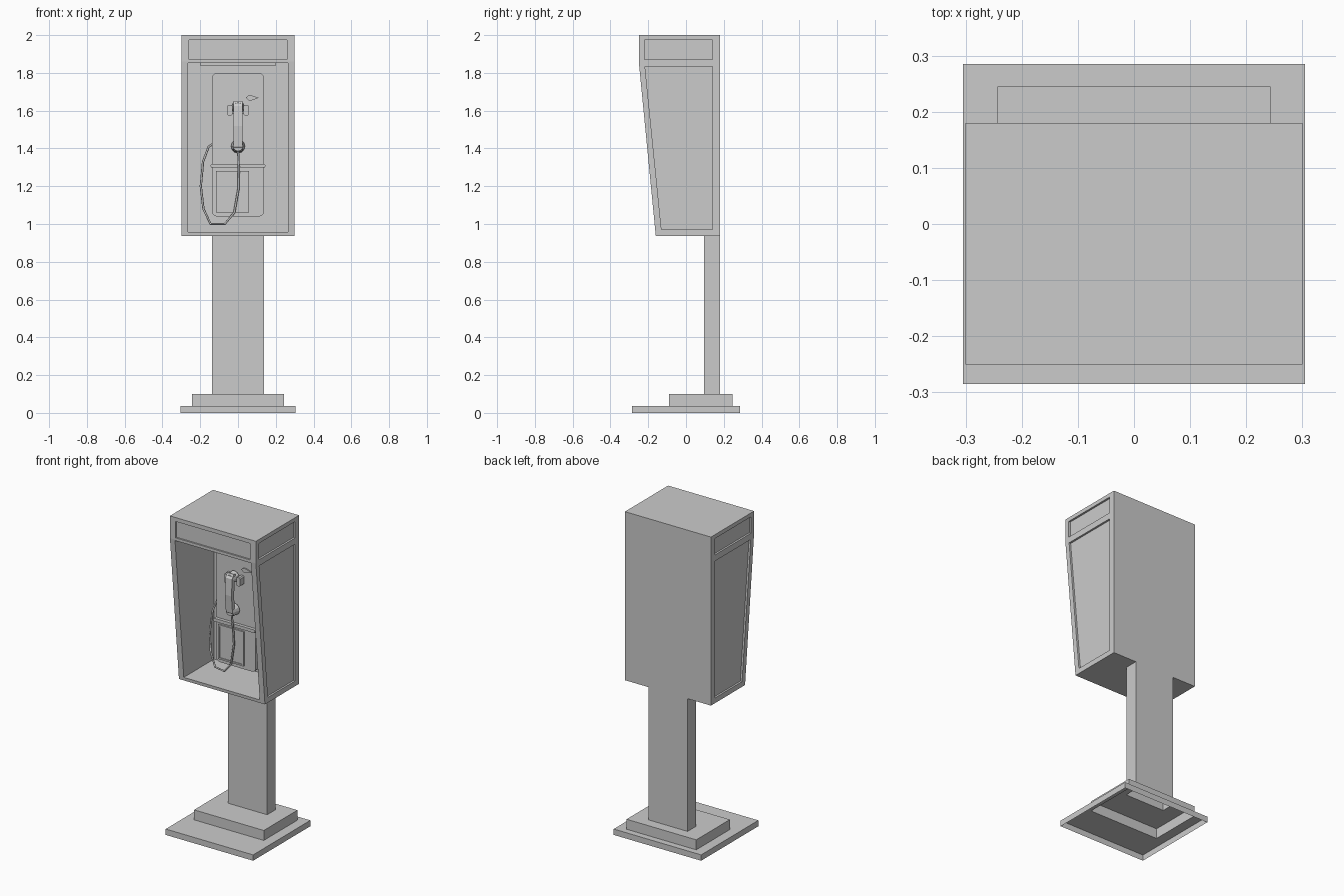
import bpy, bmesh, math
from mathutils import Matrix, Vector

if "Cube" in bpy.data.objects:
    bpy.data.objects.remove(bpy.data.objects["Cube"])


def finish(name, bm):
    bmesh.ops.recalc_face_normals(bm, faces=bm.faces)
    mesh = bpy.data.meshes.new(name)
    bm.to_mesh(mesh)
    bm.free()
    ob = bpy.data.objects.new(name, mesh)
    bpy.context.collection.objects.link(ob)
    return ob


def box(name, x0, x1, y0, y1, z0, z1, bevel=0.0, segs=2):
    """Box from its limits; bevel rounds the edges that run along y."""
    bm = bmesh.new()
    bmesh.ops.create_cube(bm, size=1)
    for v in bm.verts:
        v.co = ((x0 + x1) / 2 + v.co.x * (x1 - x0),
                (y0 + y1) / 2 + v.co.y * (y1 - y0),
                (z0 + z1) / 2 + v.co.z * (z1 - z0))
    if bevel:
        edges = [e for e in bm.edges
                 if abs(e.verts[0].co.y - e.verts[1].co.y) > 1e-6]
        bmesh.ops.bevel(bm, geom=edges, offset=bevel, segments=segs,
                        profile=0.5, affect='EDGES')
    return finish(name, bm)


def side_prism(name, yz, x0, x1):
    """Side profile in y, z pushed across x."""
    bm = bmesh.new()
    f = bm.faces.new([bm.verts.new((x0, y, z)) for y, z in yz])
    ext = bmesh.ops.extrude_face_region(bm, geom=[f])
    bmesh.ops.translate(bm, vec=(x1 - x0, 0, 0),
                        verts=[g for g in ext['geom'] if isinstance(g, bmesh.types.BMVert)])
    return finish(name, bm)


def cone(name, p0, p1, r0, r1, n=12):
    p0, p1 = Vector(p0), Vector(p1)
    d = p1 - p0
    bm = bmesh.new()
    m = Matrix.Translation((p0 + p1) / 2) @ d.to_track_quat('Z', 'Y').to_matrix().to_4x4()
    bmesh.ops.create_cone(bm, cap_ends=True, segments=n, radius1=r0, radius2=r1,
                          depth=d.length, matrix=m)
    return finish(name, bm)


def carve(ob, cutters):
    bpy.context.view_layer.objects.active = ob
    for c in cutters:
        mod = ob.modifiers.new("cut", 'BOOLEAN')
        mod.operation, mod.solver, mod.object = 'DIFFERENCE', 'EXACT', c
        bpy.ops.object.modifier_apply(modifier=mod.name)
        bpy.data.objects.remove(c)


# Stepped foot and post: one hollow shell, open underneath
rings = [(-.305, .305, -.285, .285, 0), (-.305, .305, -.285, .285, .037),
         (-.243, .243, -.09, .245, .037), (-.243, .243, -.09, .245, .10),
         (-.137, .137, .095, .18, .10), (-.137, .137, .095, .18, .937)]
bm = bmesh.new()
loops = [[bm.verts.new(p) for p in ((a, c, z), (b, c, z), (b, d, z), (a, d, z))]
         for a, b, c, d, z in rings]
for lo, hi in zip(loops, loops[1:]):
    for i in range(4):
        j = (i + 1) % 4
        bm.faces.new((lo[i], lo[j], hi[j], hi[i]))
finish("stepped_base_and_post", bm)

# Hood with sloping front, open cavity, and recessed panels
hood = side_prism("hood", [(.18, .937), (.18, 2), (-.25, 2), (-.25, 1.86), (-.16, .937)],
                  -.30, .30)
cutters = [box("cavity_cutter", -.265, .265, -.4, .14, .957, 1.853),
           box("header_cutter", -.26, .26, -.4, -.24, 1.872, 1.975)]
upper = [(-.22, 1.872), (.14, 1.872), (.14, 1.975), (-.22, 1.975)]
lower = [(-.13, .97), (.14, .97), (.14, 1.833), (-.217, 1.833)]
for s in (-1, 1):
    for prof in (upper, lower):
        cutters.append(side_prism("side_cutter", prof, s * .288, s * .4))
carve(hood, cutters)

# Lamp strip under the hood ceiling
box("lamp_strip", -.20, .20, -.19, -.12, 1.84, 1.853)

# Phone body with rounded corners
box("phone_body", -.137, .137, -.02, .14, 1.04, 1.80, .025, 3)
box("shelf_ledge", -.145, .145, -.04, .0, 1.298, 1.318, .008, 2)

# Coin door with raised frame
for n, (a, b, c, d) in {"left": (-.117, -.107, 1.062, 1.28), "right": (.048, .058, 1.062, 1.28),
                        "top": (-.107, .048, 1.27, 1.28),
                        "bottom": (-.107, .048, 1.062, 1.072)}.items():
    box("coin_door_frame_" + n, a, b, -.03, -.015, c, d)
box("coin_door", -.107, .048, -.025, -.015, 1.072, 1.27)

# Coin guide, a small pointed plate
bm = bmesh.new()
f = bm.faces.new([bm.verts.new((x, -.028, z)) for x, z in
                  ((.042, 1.67), (.055, 1.655), (.075, 1.655), (.11, 1.668), (.075, 1.68), (.055, 1.68))])
ext = bmesh.ops.extrude_face_region(bm, geom=[f])
bmesh.ops.translate(bm, vec=(0, .012, 0),
                    verts=[g for g in ext['geom'] if isinstance(g, bmesh.types.BMVert)])
finish("coin_guide", bm)

# Cradle: plate and two hooks
box("cradle_plate", -.055, .055, -.03, -.015, 1.585, 1.62)
for s, n in ((-1, "left"), (1, "right")):
    x0, x1 = sorted((s * .03, s * .057))
    box("cradle_hook_" + n, x0, x1, -.06, -.015, 1.575, 1.63, .006, 1)

# Handset: bowed grip with ear and mouth cups
side_prism("handset_grip", [(-.055, 1.645), (-.075, 1.65), (-.092, 1.625), (-.098, 1.52),
                            (-.088, 1.41), (-.07, 1.385), (-.055, 1.39), (-.068, 1.44),
                            (-.072, 1.52), (-.066, 1.6)], -.023, .023)
cone("ear_cup", (0, -.085, 1.618), (0, -.035, 1.618), .024, .034)
cone("mouth_cup", (0, -.085, 1.412), (0, -.035, 1.412), .026, .037)

# Cord looping from handset to the left side of the phone
pts = [(0, -.065, 1.40), (.004, -.055, 1.30), (.003, -.045, 1.19), (-.02, -.04, 1.06),
       (-.07, -.035, 1.0), (-.145, -.02, 1.0), (-.183, -.01, 1.08), (-.197, 0, 1.20),
       (-.185, .01, 1.33), (-.155, .015, 1.41), (-.13, .015, 1.425)]
cu = bpy.data.curves.new("cord", 'CURVE')
cu.dimensions = '3D'
cu.bevel_depth, cu.bevel_resolution, cu.use_fill_caps = .006, 1, True
sp = cu.splines.new('POLY')
sp.points.add(len(pts) - 1)
for p, co in zip(sp.points, pts):
    p.co = (*co, 1)
bpy.context.collection.objects.link(bpy.data.objects.new("cord", cu))
